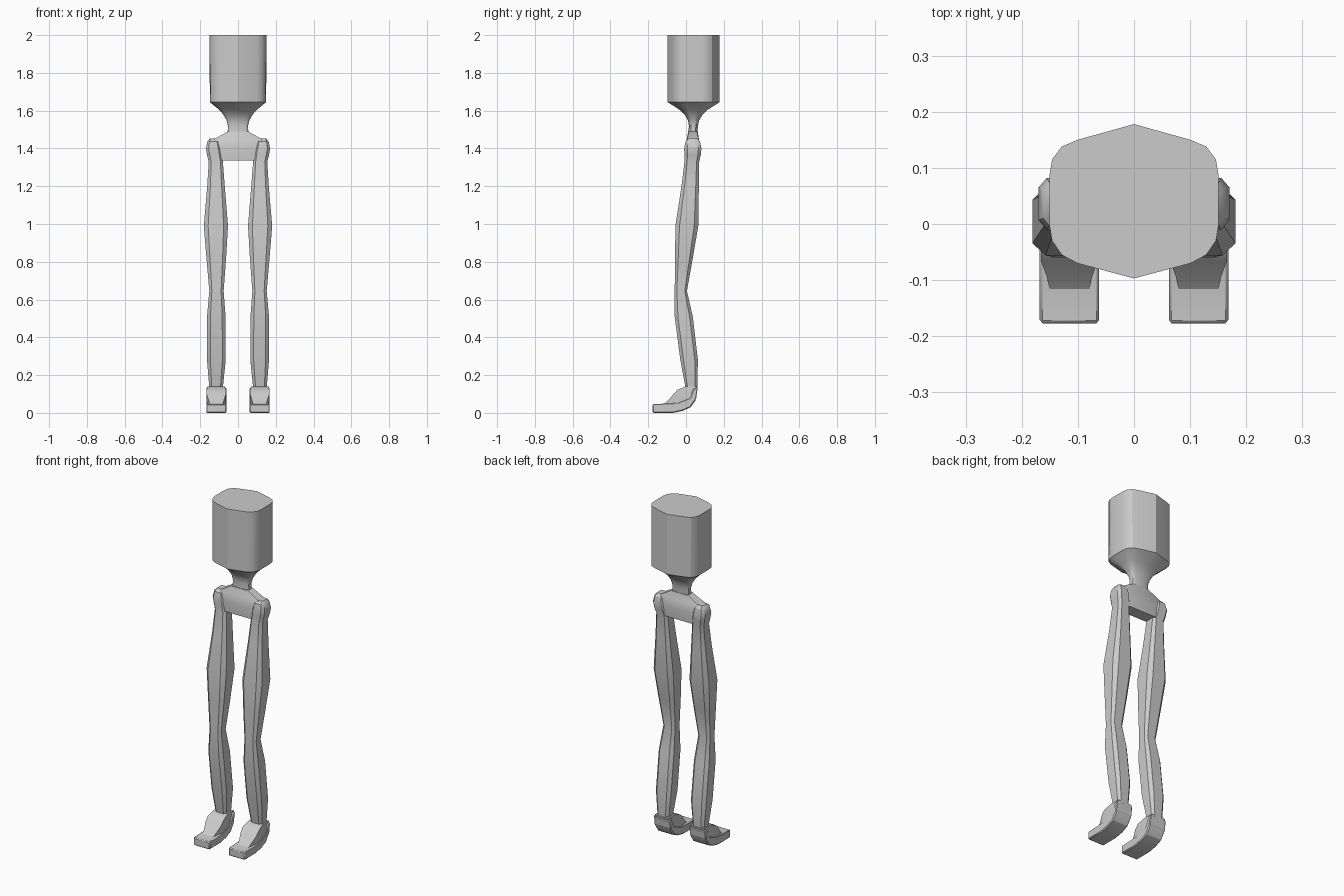
import bpy, bmesh, math

if "Cube" in bpy.data.objects:
    bpy.data.objects.remove(bpy.data.objects["Cube"])

grey = bpy.data.materials.new("plain grey")
grey.diffuse_color = (0.6, 0.6, 0.6, 1)
grey.use_nodes = True
grey.node_tree.nodes["Principled BSDF"].inputs["Base Color"].default_value = grey.diffuse_color


def finish(name, bm, mirror=False, bevel=0.0):
    bmesh.ops.recalc_face_normals(bm, faces=bm.faces[:])
    me = bpy.data.meshes.new(name)
    bm.to_mesh(me)
    bm.free()
    me.materials.append(grey)
    ob = bpy.data.objects.new(name, me)
    bpy.context.collection.objects.link(ob)
    bpy.ops.object.select_all(action='DESELECT')
    ob.select_set(True)
    bpy.context.view_layer.objects.active = ob
    bpy.ops.object.shade_smooth_by_angle(angle=math.radians(30))
    if bevel:
        mod = ob.modifiers.new("bevel", 'BEVEL')
        mod.width, mod.segments, mod.limit_method = bevel, 1, 'ANGLE'
        mod.angle_limit = math.radians(50)
    if mirror:
        ob.modifiers.new("mirror", 'MIRROR').use_axis[0] = True
    return ob


def loft(name, rings, mirror=False):
    """Skin a stack of equal-length rings and cap both ends."""
    bm = bmesh.new()
    loops = [[bm.verts.new(p) for p in ring] for ring in rings]
    n = len(loops[0])
    for a, b in zip(loops, loops[1:]):
        for i in range(n):
            j = (i + 1) % n
            bm.faces.new((a[i], a[j], b[j], b[i]))
    bm.faces.new(loops[0][::-1])
    bm.faces.new(loops[-1])
    return finish(name, bm, mirror)


def chamfered(z, x0, x1, y0, y1, c=0.18):
    """Eight-sided rectangle with cut corners."""
    cx, cy = (x1 - x0) * c, (y1 - y0) * c
    return [(x0 + cx, y0, z), (x1 - cx, y0, z), (x1, y0 + cy, z), (x1, y1 - cy, z),
            (x1 - cx, y1, z), (x0 + cx, y1, z), (x0, y1 - cy, z), (x0, y0 + cy, z)]


def slab(name, profile, cx, bevel=0.0):
    """Side profile of (y, z, half width) spread across x, mirrored."""
    bm = bmesh.new()
    sides = [[bm.verts.new((cx + s * w, y, z)) for y, z, w in profile] for s in (-1, 1)]
    n = len(profile)
    for i in range(n):
        j = (i + 1) % n
        bm.faces.new((sides[0][i], sides[0][j], sides[1][j], sides[1][i]))
    for side in sides:
        face = bm.faces.new(side)
        bmesh.ops.triangulate(bm, faces=[face])
    return finish(name, bm, True, bevel)


# head block and neck: one outline scaled down the funnel
half = [(0, -.137), (.1, -.11), (.128, -.095), (.145, -.07), (.15, -.04),
        (.15, .045), (.145, .075), (.128, .098), (.1, .11), (0, .138)]
outline = half + [(-x, y) for x, y in half[-2:0:-1]]
levels = [(2.0, .151, .1375, .04), (1.645, .149, .1375, .04), (1.605, .1, .075, .04),
          (1.58, .078, .048, .04), (1.55, .061, .03, .04), (1.52, .053, .024, .039),
          (1.485, .055, .024, .037)]
loft("head_and_neck", [[(x / .15 * w, cy + y / .1375 * d, z) for x, y in outline]
                       for z, w, d, cy in levels])

# shoulder-shaped hip bridge
loft("hip_bridge", [chamfered(z, -w, w, y0, y1, .06) for z, w, y0, y1 in
                    [(1.335, .13, .0, .07), (1.40, .14, -.002, .074),
                     (1.45, .125, .004, .068), (1.49, .053, .012, .062)]])

# legs with rounded hip joint, thigh, knee, calf and ankle
leg = [(1.452, .12, .15, .015, .06), (1.437, .1, .162, -.002, .074),
       (1.40, .09, .17, -.01, .082), (1.365, .084, .164, -.008, .078),
       (1.33, .08, .155, -.008, .07), (1.2, .07, .163, -.024, .068),
       (.99, .053, .181, -.056, .065), (.82, .063, .167, -.058, .036),
       (.645, .076, .152, -.06, .005), (.51, .066, .164, -.06, .036),
       (.28, .065, .164, -.03, .063), (.135, .08, .152, -.003, .06)]
loft("leg", [chamfered(*r) for r in leg], True)

# feet: flat toe and curled sole, then the raised instep
W = .053
slab("foot_sole", [(y, z, W) for y, z in
                   [(-.177, 0), (-.07, 0), (-.02, .01), (.025, .03), (.05, .065), (.063, .135),
                    (.04, .13), (.02, .08), (-.05, .052), (-.177, .046)]], .115, .005)
slab("foot_instep", [(-.119, .046, .035), (-.095, .066, .04), (-.065, .1, .051),
                     (-.045, .122, .051), (0, .14, .045), (.062, .14, .045),
                     (.055, .08, .051), (.02, .034, .051), (-.04, .02, .05)], .115)
